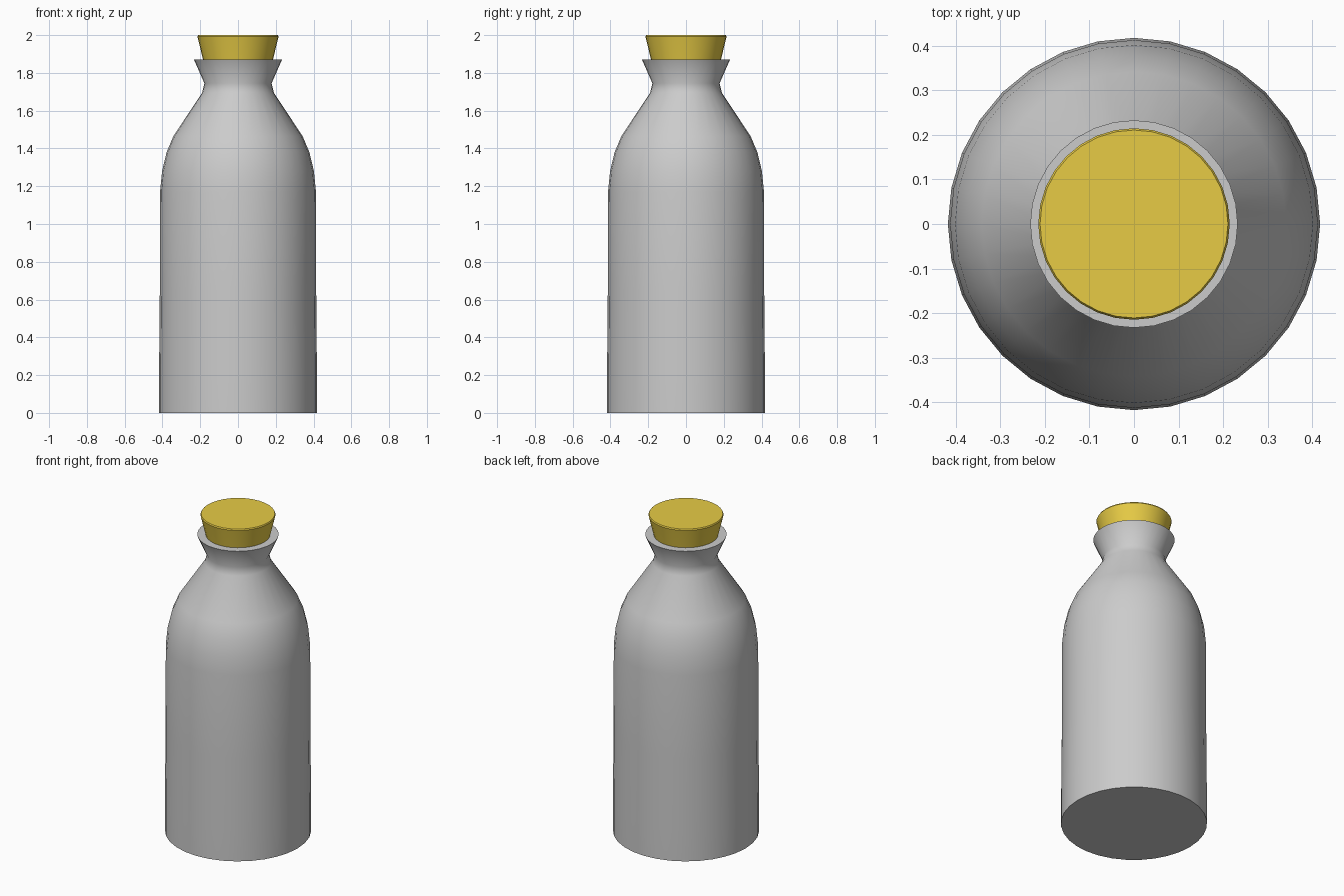
import bpy, bmesh, math

if "Cube" in bpy.data.objects:
    bpy.data.objects.remove(bpy.data.objects["Cube"])

SIDES = 32


def lathe(name, profile, angle):
    """Revolve (radius, z) points about z and cap both ends."""
    bm = bmesh.new()
    rings = []
    for r, z in profile:
        rings.append([bm.verts.new((r * math.cos(2 * math.pi * i / SIDES),
                                    r * math.sin(2 * math.pi * i / SIDES), z))
                      for i in range(SIDES)])
    for a, b in zip(rings, rings[1:]):
        for i in range(SIDES):
            j = (i + 1) % SIDES
            bm.faces.new((a[i], a[j], b[j], b[i]))
    bm.faces.new(rings[0][::-1])
    bm.faces.new(rings[-1])
    mesh = bpy.data.meshes.new(name)
    bm.to_mesh(mesh)
    bm.free()
    obj = bpy.data.objects.new(name, mesh)
    bpy.context.collection.objects.link(obj)
    bpy.ops.object.select_all(action='DESELECT')
    obj.select_set(True)
    bpy.context.view_layer.objects.active = obj
    bpy.ops.object.shade_smooth_by_angle(angle=math.radians(angle))
    return obj


# Bottle: slightly tapered body, shoulder, narrow neck, flared lip
lathe("bottle", [
    (0.418, 0.0), (0.418, 0.2), (0.414, 0.65), (0.413, 1.17),
    (0.402, 1.28), (0.378, 1.38), (0.342, 1.465),
    (0.19, 1.695), (0.178, 1.745), (0.233, 1.87)], 40)

# Stopper: tapered cork with a fine top bevel, sunk a little into the lip
stopper = lathe("stopper", [
    (0.175, 1.82), (0.185, 1.87), (0.215, 1.993), (0.211, 2.0)], 30)
cork = bpy.data.materials.new("cork_yellow")
cork.diffuse_color = (0.8, 0.6, 0.06, 1)
cork.use_nodes = True
cork.node_tree.nodes["Principled BSDF"].inputs["Base Color"].default_value = cork.diffuse_color
stopper.data.materials.append(cork)
